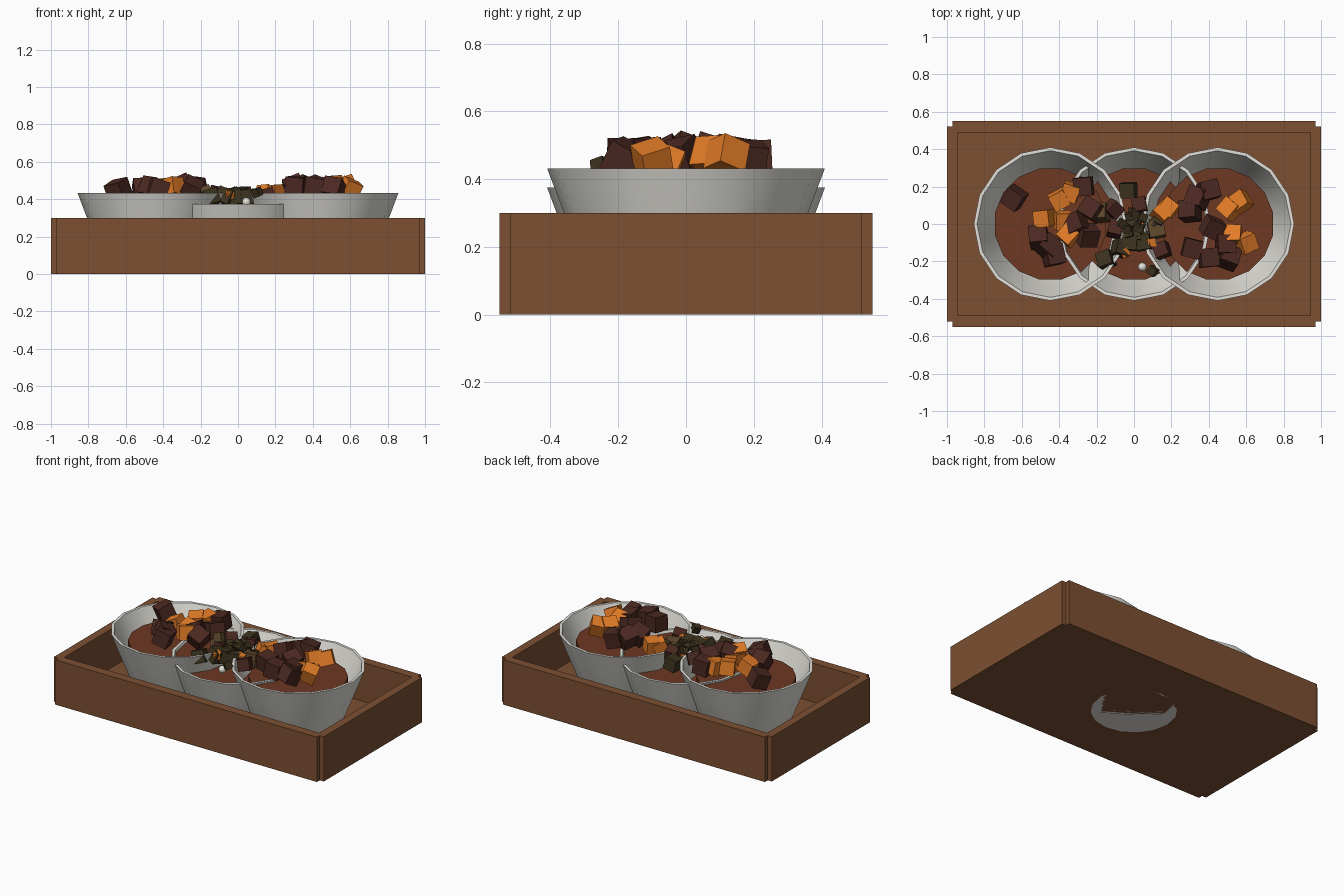
import bpy, bmesh, math, random
from mathutils import Matrix, Euler

if "Cube" in bpy.data.objects:
    bpy.data.objects.remove(bpy.data.objects["Cube"])

random.seed(7)


def material(name, rgb):
    m = bpy.data.materials.new(name)
    m.diffuse_color = (*rgb, 1)
    m.use_nodes = True
    m.node_tree.nodes["Principled BSDF"].inputs["Base Color"].default_value = m.diffuse_color
    return m


WOOD = material("brown wood", (0.2, 0.08, 0.032))
WHITE = material("white ceramic", (0.76, 0.75, 0.70))
SOUP = material("red brown sauce", (0.155, 0.04, 0.016))
DARK = material("dark red brown", (0.07, 0.021, 0.015))
ORANGE = material("orange", (0.76, 0.20, 0.02))
OLIVE = material("dark olive", (0.045, 0.032, 0.013))
TAN = material("olive brown", (0.11, 0.062, 0.025))


def finish(name, bm, mat, smooth=False):
    bmesh.ops.recalc_face_normals(bm, faces=bm.faces[:])
    me = bpy.data.meshes.new(name)
    bm.to_mesh(me)
    bm.free()
    me.materials.append(mat)
    ob = bpy.data.objects.new(name, me)
    bpy.context.collection.objects.link(ob)
    if smooth:
        bpy.context.view_layer.objects.active = ob
        ob.select_set(True)
        bpy.ops.object.shade_smooth_by_angle(angle=math.radians(35))
        ob.select_set(False)
    return ob


def box(name, lo, hi, mat):
    bm = bmesh.new()
    bmesh.ops.create_cube(bm, size=1)
    for v in bm.verts:
        v.co = [(a + b) / 2 + c * (b - a) for a, b, c in zip(lo, hi, v.co)]
    return finish(name, bm, mat)


def lathe(name, profile, centre, mat, turn=0.0, n=16):
    """Closed solid of revolution with flat caps at both profile ends."""
    bm = bmesh.new()
    rings = []
    for r, z in profile:
        rings.append([bm.verts.new((centre[0] + r * math.cos(turn + math.tau * i / n),
                                    centre[1] + r * math.sin(turn + math.tau * i / n),
                                    centre[2] + z)) for i in range(n)])
    for a, b in zip(rings, rings[1:]):
        for i in range(n):
            j = (i + 1) % n
            bm.faces.new((a[i], a[j], b[j], b[i]))
    bm.faces.new(rings[0])
    bm.faces.new(rings[-1])
    return finish(name, bm, mat, True)


def chunks(name, places, size, z, mat):
    """Randomly tumbled cubes joined in one object."""
    bm = bmesh.new()
    for x, y in places:
        rot = Euler([random.uniform(-0.5, 0.5), random.uniform(-0.5, 0.5),
                     random.uniform(0, 1.57)]).to_matrix().to_4x4()
        pos = Matrix.Translation((x, y, z + random.uniform(-0.015, 0.008)))
        bmesh.ops.create_cube(bm, size=size, matrix=pos @ rot)
    return finish(name, bm, mat)


# Tray: floor and four boards with notched corners
box("tray_floor", (-0.96, -0.51, 0), (0.96, 0.51, 0.04), WOOD)
for s, side in ((-1, "front"), (1, "back")):
    ys = sorted((s * 0.49, s * 0.55))
    box(f"tray_{side}_board", (-0.97, ys[0], 0), (0.97, ys[1], 0.3), WOOD)
for s, side in ((-1, "left"), (1, "right")):
    xs = sorted((s * 0.945, s * 1.0))
    box(f"tray_{side}_board", (xs[0], -0.52, 0), (xs[1], 0.52, 0.3), WOOD)

# Three overlapping bowls, the middle one set lower, each with a sauce disc
BOWL = [(0.26, 0), (0.30, 0.09), (0.363, 0.25), (0.41, 0.375),
        (0.392, 0.375), (0.345, 0.25), (0.285, 0.09), (0.25, 0.02)]
for name, x, z in (("left", -0.447, 0.057), ("middle", 0, 0), ("right", 0.447, 0.057)):
    lathe(name + "_bowl", BOWL, (x, 0, z), WHITE)
    lathe(name + "_sauce", [(0.303, 0.25), (0.303, 0.302)], (x, 0, z), SOUP, math.pi / 16)

# Dark and orange cubes in the outer bowls
chunks("left_dark_cubes", [(-0.64, 0.14), (-0.27, 0.20), (-0.51, -0.07), (-0.43, -0.17),
       (-0.46, -0.12), (-0.25, -0.06), (-0.31, 0.0), (-0.23, 0.08)], 0.098, 0.463, DARK)
chunks("left_orange_cubes", [(-0.48, 0.03), (-0.40, 0.13), (-0.34, 0.17),
       (-0.35, -0.06), (-0.38, 0.02)], 0.09, 0.46, ORANGE)
chunks("right_dark_cubes", [(0.40, 0.18), (0.34, 0.14), (0.42, -0.02), (0.31, -0.13),
       (0.40, -0.18), (0.51, -0.18), (0.49, -0.11), (0.30, 0.07)], 0.098, 0.463, DARK)
chunks("right_orange_cubes", [(0.57, 0.12), (0.51, 0.08), (0.60, -0.10),
       (0.53, -0.06)], 0.09, 0.463, ORANGE)

# Smaller garnish heaped over the middle bowl
chunks("olive_cubes", [(-0.15, -0.19), (-0.03, 0.18), (-0.02, -0.10), (0.02, -0.06),
       (-0.07, -0.13), (0.05, -0.10)], 0.08, 0.41, OLIVE)
chunks("olive_crumbs", [(random.gauss(0, 0.055), random.gauss(-0.02, 0.09))
       for _ in range(16)], 0.045, 0.43, OLIVE)
chunks("tan_cubes", [(-0.18, 0.06), (0.12, -0.03)], 0.085, 0.415, TAN)
chunks("middle_dark_cubes", [(-0.11, 0.08), (-0.10, -0.03), (0.15, -0.14), (0.03, 0.10)],
       0.075, 0.415, DARK)
chunks("middle_orange_cubes", [(0.19, 0.09), (0.15, 0.06)], 0.085, 0.425, ORANGE)
chunks("orange_crumbs", [(-0.01, 0.04), (0.02, 0.0), (-0.05, -0.15), (0.09, -0.10)],
       0.045, 0.43, ORANGE)

# Small white dollop
bm = bmesh.new()
bmesh.ops.create_uvsphere(bm, u_segments=10, v_segments=6, radius=0.024,
                          matrix=Matrix.Translation((0.045, -0.23, 0.385)))
finish("white_dollop", bm, WHITE, True)
